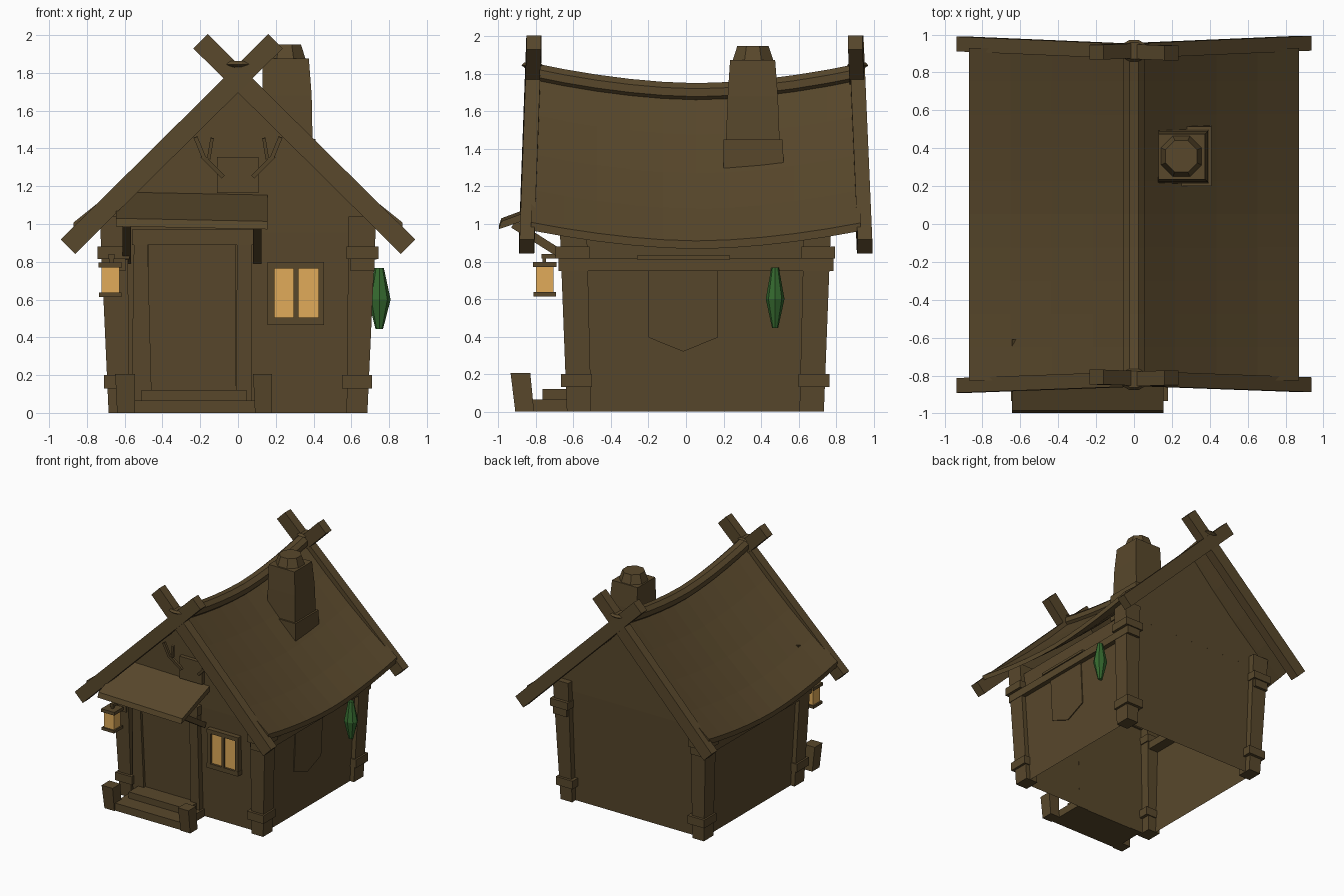
import bpy, bmesh, math
from mathutils import Vector

if "Cube" in bpy.data.objects:
    bpy.data.objects.remove(bpy.data.objects["Cube"])


def material(name, rgb):
    m = bpy.data.materials.new(name)
    m.diffuse_color = (*rgb, 1)
    m.use_nodes = True
    m.node_tree.nodes["Principled BSDF"].inputs["Base Color"].default_value = m.diffuse_color
    return m


WOOD = material("brown_wood", (0.098, 0.064, 0.0245))
GLOW = material("amber_glow", (0.75, 0.41, 0.10))
GREEN = material("green", (0.035, 0.14, 0.028))


def loft(name, rings, mat=WOOD, caps=True):
    """Join equal-length rings of points into a closed flat-faced part."""
    bm = bmesh.new()
    vs = [[bm.verts.new(p) for p in r] for r in rings]
    n = len(vs[0])
    for a, b in zip(vs, vs[1:]):
        for i in range(n):
            j = (i + 1) % n
            bm.faces.new((a[i], a[j], b[j], b[i]))
    if caps:
        bm.faces.new(vs[0])
        bm.faces.new(vs[-1])
    bmesh.ops.recalc_face_normals(bm, faces=bm.faces)
    me = bpy.data.meshes.new(name)
    bm.to_mesh(me)
    bm.free()
    me.materials.append(mat)
    ob = bpy.data.objects.new(name, me)
    bpy.context.collection.objects.link(ob)
    return ob


def rect(x0, x1, y0, y1, z):
    return [(x0, y0, z), (x1, y0, z), (x1, y1, z), (x0, y1, z)]


def box(name, x0, x1, y0, y1, z0, z1, mat=WOOD):
    return loft(name, [rect(x0, x1, y0, y1, z0), rect(x0, x1, y0, y1, z1)], mat)


def beam(name, a, b, w, h, up=(0, 0, 1)):
    """Square bar from a to b."""
    a, b = Vector(a), Vector(b)
    d = (b - a).normalized()
    u = d.cross(Vector(up)).normalized()
    v = u.cross(d)
    u, v = u * w / 2, v * h / 2
    return loft(name, [[p - u - v, p + u - v, p + u + v, p - u + v] for p in (a, b)])


def circle(x, y, z, rx, ry, n, turn=0.0):
    return [(x + rx * math.cos(turn + i * math.tau / n),
             y + ry * math.sin(turn + i * math.tau / n), z) for i in range(n)]


def spindle(name, x, y, profile, n, mat=WOOD, turn=0.0):
    return loft(name, [circle(x, y, z, rx, ry, n, turn) for z, rx, ry in profile], mat)


def sag(y):
    return 0.1 * (1 - abs((y - 0.06) / 0.84) ** 1.75)


def roof_z(x, y):
    """Top of the roof: sags along the ridge, slightly hollow down the slope."""
    u = abs(x) / 0.87
    return 1.80 - 0.80 * u - 0.14 * u * (1 - u) - sag(y) * (1 - 0.1 * u)


# --- walls: flared shell with gables, open at the bottom
loft("walls", [rect(-0.647, 0.647, -0.58, 0.685, 0), rect(-0.692, 0.692, -0.612, 0.72, 0.96)], caps=False)
for nm, y, s in (("front_gable", -0.612, 1), ("back_gable", 0.72, -1)):
    top = [(0.692 - 0.173 * i) for i in range(9)]
    outline = [(-0.692, 0.955), (0.692, 0.955)] + [(x, roof_z(x, y) - 0.03) for x in top]
    loft(nm, [[(x, yy, z) for x, z in outline] for yy in (y, y + s * 0.02)])

# --- corner posts with straps, and side top plates
for sx, side in ((1, "right"), (-1, "left")):
    for f, end in ((-1, "front"), (1, "back")):
        def yy(a, b):
            return (-a, -b) if f < 0 else (a + 0.1, b + 0.1)
        nm = end + "_" + side
        lo, hi = yy(0.505, 0.635), yy(0.53, 0.675)
        loft(nm + "_post", [rect(sx * 0.575, sx * 0.685, *lo, 0), rect(sx * 0.585, sx * 0.732, *hi, 1.04)])
        box(nm + "_lower_strap", sx * 0.55, sx * 0.71, *yy(0.5, 0.665), 0.13, 0.2)
        box(nm + "_upper_strap", sx * 0.575, sx * 0.745, *yy(0.515, 0.695), 0.815, 0.88)
    box(side + "_top_plate", sx * 0.595, sx * 0.722, -0.68, 0.785, 0.75, 0.815)

# --- sagging roof sheet running into the gable boards
N = 10
ys = [-0.825 + i * 1.755 / N for i in range(N + 1)]
xs = [-0.87 + i * 0.2175 for i in range(9)]
loft("roof", [[(x, y, roof_z(x, y)) for x in xs] +
              [(x, y, roof_z(x, y) - 0.043) for x in reversed(xs)] for y in ys])
loft("ridge_beam", [[(0.06 * math.cos(a), y, 1.80 - sag(y) + 0.055 * math.sin(a))
                     for a in [(k + 0.5) * math.tau / 8 for k in range(8)]] for y in ys])

# --- crossed gable boards and lashings
for end, y0, y1 in (("front", -0.85, -0.81), ("back", 0.952, 0.905)):
    for s, side in ((1, "right"), (-1, "left")):
        off = s * 0.002
        rr = []
        for x, y, z in ((0.90, y0, 0.88), (-0.198, y1, 1.967)):
            rr.append([(s * (x + k * 0.038), y + j * 0.039 + off, z + k * 0.038)
                       for k, j in ((-1, -1), (1, -1), (1, 1), (-1, 1))])
        loft(end + "_gable_board_" + side, rr)
    spindle(end + "_lashing", 0, y1 - 0.01 if y1 < 0 else y1 + 0.01,
            [(1.825, 0.045, 0.03), (1.845, 0.075, 0.06), (1.862, 0.06, 0.045)], 10)

# --- chimney
loft("chimney_base", [rect(0.19, 0.41, 0.2, 0.525, 1.22), rect(0.19, 0.41, 0.2, 0.515, 1.45)])
loft("chimney_stack", [rect(0.125, 0.395, 0.212, 0.50, 1.42), rect(0.13, 0.39, 0.222, 0.49, 1.68),
                       rect(0.13, 0.375, 0.235, 0.475, 1.875)])
spindle("chimney_cap", 0.25, 0.357, [(1.87, 0.118, 0.118), (1.95, 0.09, 0.09)], 8, turn=math.pi / 8)

# --- door with frame, steps and stub posts
loft("door", [rect(-0.475, -0.01, -0.61, -0.585, 0.11), rect(-0.475, -0.01, -0.635, -0.61, 0.9)])
loft("door_jamb_left", [rect(-0.565, -0.455, -0.63, -0.58, 0), rect(-0.55, -0.48, -0.66, -0.61, 0.96)])
loft("door_jamb_right", [rect(-0.01, 0.075, -0.63, -0.58, 0), rect(-0.005, 0.07, -0.66, -0.61, 0.96)])
box("door_lintel", -0.56, 0.08, -0.665, -0.61, 0.89, 0.97)
box("upper_step", -0.51, 0.045, -0.765, -0.585, 0.06, 0.12)
box("lower_step", -0.56, 0.09, -0.9, -0.585, 0, 0.065)
for nm, a, b in (("left", -0.65, -0.545), ("right", 0.08, 0.18)):
    loft("step_stub_" + nm, [rect(a + 0.01, b, -0.91, -0.81, 0), rect(a, b, -0.935, -0.83, 0.205)])

# --- awning over the door, with diagonal brackets
loft("awning", [[(x, -0.998, 0.98 + t), (x, -0.985, 1.022 + t), (x, -0.61, 1.162 + t), (x, -0.61, 1.115 + t)]
                for x, t in ((-0.645, 0.008), (0.157, -0.008))])
for nm, x in (("left", -0.588), ("right", 0.103)):
    beam("awning_bracket_" + nm, (x, -0.62, 0.81), (x, -0.92, 1.0), 0.045, 0.045)

# --- window
box("window_frame_bottom", 0.155, 0.455, -0.65, -0.595, 0.465, 0.505)
box("window_frame_top", 0.155, 0.455, -0.65, -0.60, 0.765, 0.80)
for nm, a, b in (("left", 0.157, 0.193), ("middle", 0.294, 0.32), ("right", 0.425, 0.453)):
    box("window_frame_" + nm, a, b, -0.648, -0.60, 0.47, 0.795)
for nm, a, b in (("left", 0.19, 0.296), ("right", 0.318, 0.428)):
    box("window_pane_" + nm, a, b, -0.632, -0.624, 0.5, 0.77, GLOW)

# --- plaque and antlers on the front gable
box("plaque", -0.11, 0.108, -0.645, -0.61, 1.165, 1.355)
for s, side in ((1, "right"), (-1, "left")):
    up = (0, 1, 0)
    beam("antler_base_" + side, (s * 0.08, -0.65, 1.25), (s * 0.19, -0.68, 1.36), 0.022, 0.022, up)
    beam("antler_tip_" + side, (s * 0.18, -0.68, 1.35), (s * 0.225, -0.69, 1.46), 0.022, 0.022, up)
    beam("antler_tine_" + side, (s * 0.155, -0.67, 1.345), (s * 0.137, -0.69, 1.455), 0.018, 0.018, up)

# --- hanging lantern
box("lantern_arm", -0.685, -0.655, -0.77, -0.65, 0.815, 0.84)
box("lantern_hook", -0.68, -0.66, -0.765, -0.745, 0.79, 0.83)
box("lantern_cap", -0.738, -0.613, -0.815, -0.69, 0.77, 0.797)
box("lantern_glass", -0.722, -0.628, -0.80, -0.705, 0.635, 0.772, GLOW)
box("lantern_base", -0.735, -0.616, -0.812, -0.693, 0.613, 0.637)

# --- cloth banner and rod on the right wall
flag = [(-0.2, 0.755), (-0.2, 0.395), (-0.015, 0.32), (0.17, 0.395), (0.17, 0.755)]
loft("banner", [[(0.65 + 0.047 * z + dx, y, z) for y, z in flag] for dx in (0, 0.008)])
box("banner_rod", 0.71, 0.732, -0.26, 0.235, 0.812, 0.832)

# --- green hanging charm
spindle("green_charm", 0.748, 0.475, [(0.445, 0.02, 0.016), (0.6, 0.06, 0.05), (0.768, 0.024, 0.02)], 8, GREEN)
